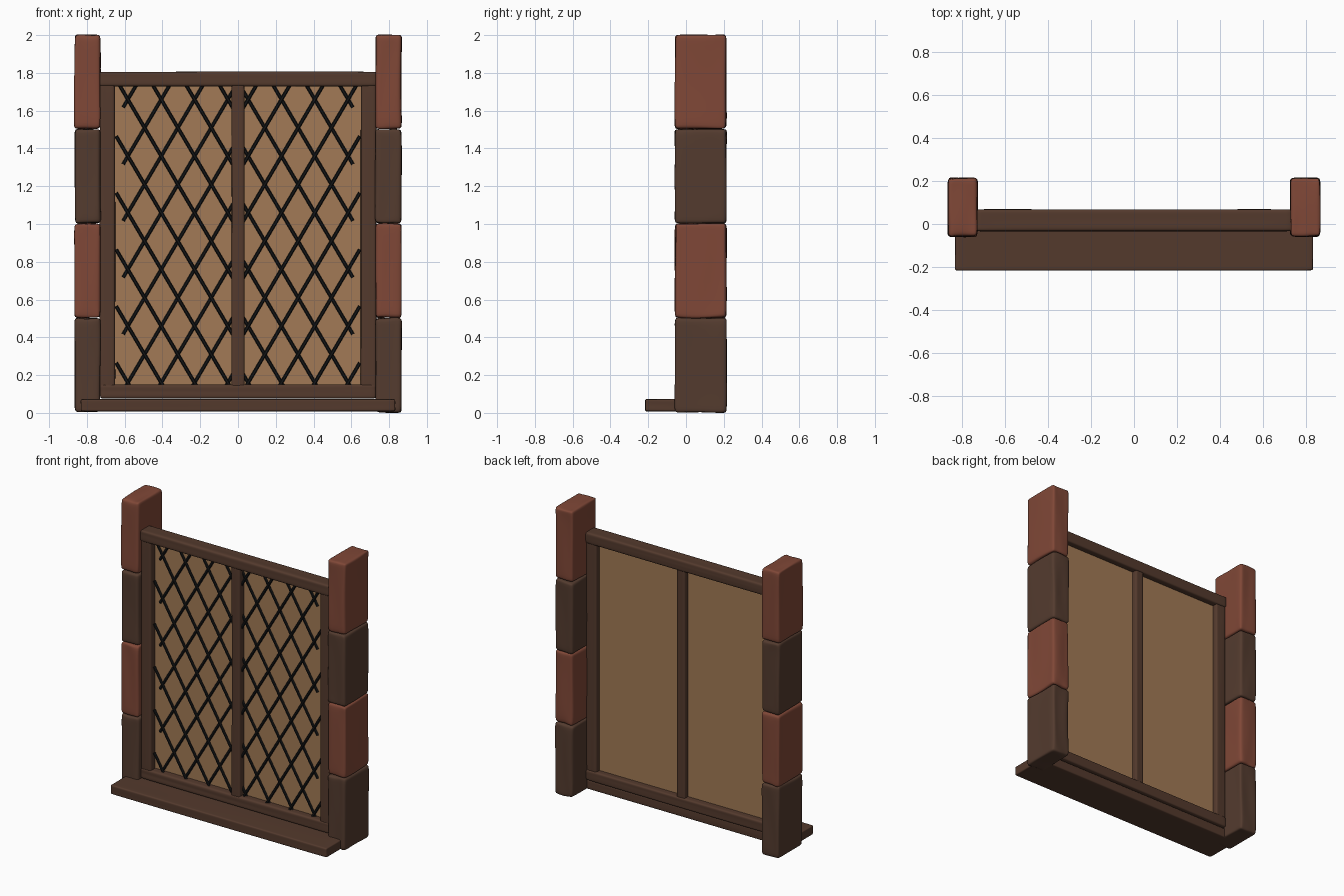
import bpy, bmesh, random
from mathutils import Vector, Matrix

random.seed(4)
if "Cube" in bpy.data.objects:
    bpy.data.objects.remove(bpy.data.objects["Cube"])


def material(name, rgb):
    m = bpy.data.materials.new(name)
    m.use_nodes = True
    m.diffuse_color = (*rgb, 1)
    m.node_tree.nodes["Principled BSDF"].inputs["Base Color"].default_value = (*rgb, 1)
    return m


brick = material("red brick", (0.216, 0.064, 0.038))
stone = material("brown stone", (0.088, 0.044, 0.028))
wood = material("dark wood", (0.088, 0.042, 0.026))
pane_tan = material("tan glass", (0.36, 0.195, 0.092))
iron = material("black lead", (0.008, 0.009, 0.010))


def finish(name, bm, mat, smooth=True):
    me = bpy.data.meshes.new(name)
    bm.to_mesh(me)
    bm.free()
    me.materials.append(mat)
    ob = bpy.data.objects.new(name, me)
    bpy.context.collection.objects.link(ob)
    if smooth:
        me.shade_smooth()
    return ob


def block(name, lo, hi, edge, jitter, mat):
    """Rounded, slightly uneven block; edge is the distance of the holding loops."""
    bm = bmesh.new()
    bmesh.ops.create_cube(bm, size=2)
    bmesh.ops.subdivide_edges(bm, edges=bm.edges[:], cuts=3, use_grid_fill=True)
    lo, hi = Vector(lo), Vector(hi)
    mid, half = (lo + hi) / 2, (hi - lo) / 2
    for v in bm.verts:
        for i in range(3):
            c = v.co[i]
            inner = max(half[i] - edge, half[i] * 0.4)
            size = half[i] if abs(c) > 0.9 else inner if abs(c) > 0.1 else 0
            v.co[i] = mid[i] + (size if c > 0 else -size) + random.uniform(-jitter, jitter)
    ob = finish(name, bm, mat)
    sub = ob.modifiers.new("rounding", 'SUBSURF')
    sub.levels = sub.render_levels = 2
    return ob


# Stone columns on both sides, alternating colours
for side, s in (("left", 1), ("right", -1)):
    x0, x1 = sorted((s * 0.728, s * 0.865))
    for i in range(4):
        block(f"{side}_column_stone_{i + 1}", (x0, -0.058, 0.5 * i + 0.004),
              (x1, 0.213, 0.5 * i + 0.502), 0.03, 0.006, brick if i % 2 else stone)
    # Upright of the window frame
    x0, x1 = sorted((s * 0.65, s * 0.732))
    block(f"{side}_frame_post", (x0, -0.03, 0.11), (x1, 0.06, 1.77), 0.026, 0.002, wood)

# Rails, centre bar and sill
block("top_rail", (-0.735, -0.034, 1.728), (0.735, 0.068, 1.806), 0.024, 0.002, wood)
block("bottom_rail", (-0.73, -0.034, 0.076), (0.73, 0.068, 0.15), 0.024, 0.002, wood)
block("centre_mullion", (-0.034, -0.03, 0.12), (0.034, 0.06, 1.75), 0.022, 0.002, wood)
block("window_sill", (-0.832, -0.216, 0.008), (0.832, 0.05, 0.074), 0.016, 0.0015, wood)

# Glass sheet
bm = bmesh.new()
bmesh.ops.create_cube(bm, size=1, matrix=Matrix.Translation((0, 0.02, 0.935))
                      @ Matrix.Diagonal((1.36, 0.01, 1.64, 1)))
finish("glass_sheet", bm, pane_tan, False)

# Diagonal lead lattice, clipped to each pane and mirrored
LOW, HIGH, SLOPE, STEP = 0.135, 1.735, 1.7, 0.3


def add_bar(bm, a, b):
    d = b - a
    m = Matrix.Translation((a + b) / 2) @ d.to_track_quat('Z', 'Y').to_matrix().to_4x4()
    bmesh.ops.create_cone(bm, segments=6, radius1=0.009, radius2=0.009,
                          depth=d.length, cap_ends=True, matrix=m)


for side, s in (("left", 1), ("right", -1)):
    bm = bmesh.new()
    for direction, outer, base in ((1, 0.645, 1.465), (-1, 0.608, 1.317)):
        for k in range(-7, 8):
            # Height falls (or rises) from the outer edge towards the mullion
            start = base + STEP * k
            slope = -SLOPE * direction
            t_low, t_high = sorted(((LOW - start) / slope, (HIGH - start) / slope))
            t0, t1 = max(0, t_low), min(outer - 0.02, t_high)
            if t1 - t0 < 0.03:
                continue
            y = 0.004 - 0.005 * direction
            ends = [Vector((s * (outer - t), y, start + slope * t)) for t in (t0, t1)]
            add_bar(bm, *ends)
    finish(f"{side}_lattice", bm, iron, False)
